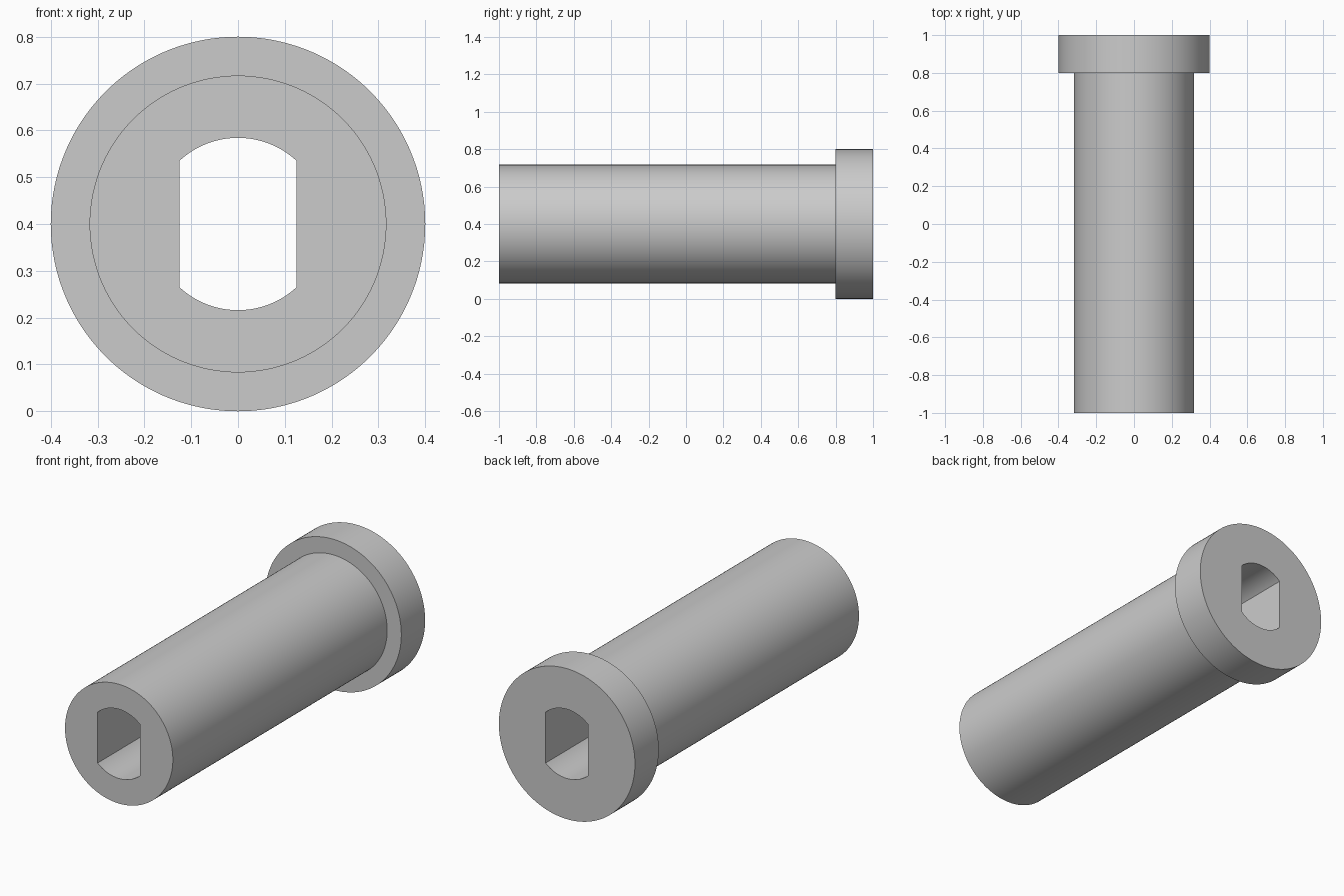
import bpy
import bmesh
from math import pi, acos, cos, sin, radians

cube = bpy.data.objects.get("Cube")
if cube:
    bpy.data.objects.remove(cube)

CENTRE_Z = 0.4
SHAFT_R, COLLAR_R = 0.317, 0.4
BORE_R, BORE_HALF = 0.184, 0.125
FRONT, STEP, BACK = -1.0, 0.8, 1.0
STEPS = 32

# Angles shared by all rings, with exact points at the bore corners
corner = acos(BORE_HALF / BORE_R)
stops = [-corner, corner, pi - corner, pi + corner, 2 * pi - corner]
angles = [a + (b - a) * i / STEPS
          for a, b in zip(stops, stops[1:]) for i in range(STEPS)]


def round_section(radius):
    return lambda a: radius


def bore_section(a):
    # Circle cut by two upright flats
    return min(BORE_R, BORE_HALF / max(abs(cos(a)), 0.001))


def add_ring(bm, section, y):
    return [bm.verts.new((section(a) * cos(a), y, CENTRE_Z + section(a) * sin(a)))
            for a in angles]


# Closed profile: along the shaft, over the collar, back through the bore
profile = [
    (round_section(SHAFT_R), FRONT),
    (round_section(SHAFT_R), STEP),
    (round_section(COLLAR_R), STEP),
    (round_section(COLLAR_R), BACK),
    (bore_section, BACK),
    (bore_section, FRONT),
]
bm = bmesh.new()
rings = [add_ring(bm, section, y) for section, y in profile]
count = len(angles)
for ring, following in zip(rings, rings[1:] + rings[:1]):
    for i in range(count):
        j = (i + 1) % count
        bm.faces.new((ring[i], ring[j], following[j], following[i]))
bmesh.ops.recalc_face_normals(bm, faces=bm.faces)

mesh = bpy.data.meshes.new("flanged_bushing")
bm.to_mesh(mesh)
bm.free()
bushing = bpy.data.objects.new("flanged_bushing", mesh)
bpy.context.collection.objects.link(bushing)

# Plain grey material
grey = bpy.data.materials.new("plain_grey")
grey.use_nodes = True
colour = (0.6, 0.6, 0.6, 1)
grey.diffuse_color = colour
grey.node_tree.nodes["Principled BSDF"].inputs["Base Color"].default_value = colour
mesh.materials.append(grey)

# Smooth curved walls, crisp rims
bpy.ops.object.select_all(action="DESELECT")
bushing.select_set(True)
bpy.context.view_layer.objects.active = bushing
bpy.ops.object.shade_smooth_by_angle(angle=radians(30))
